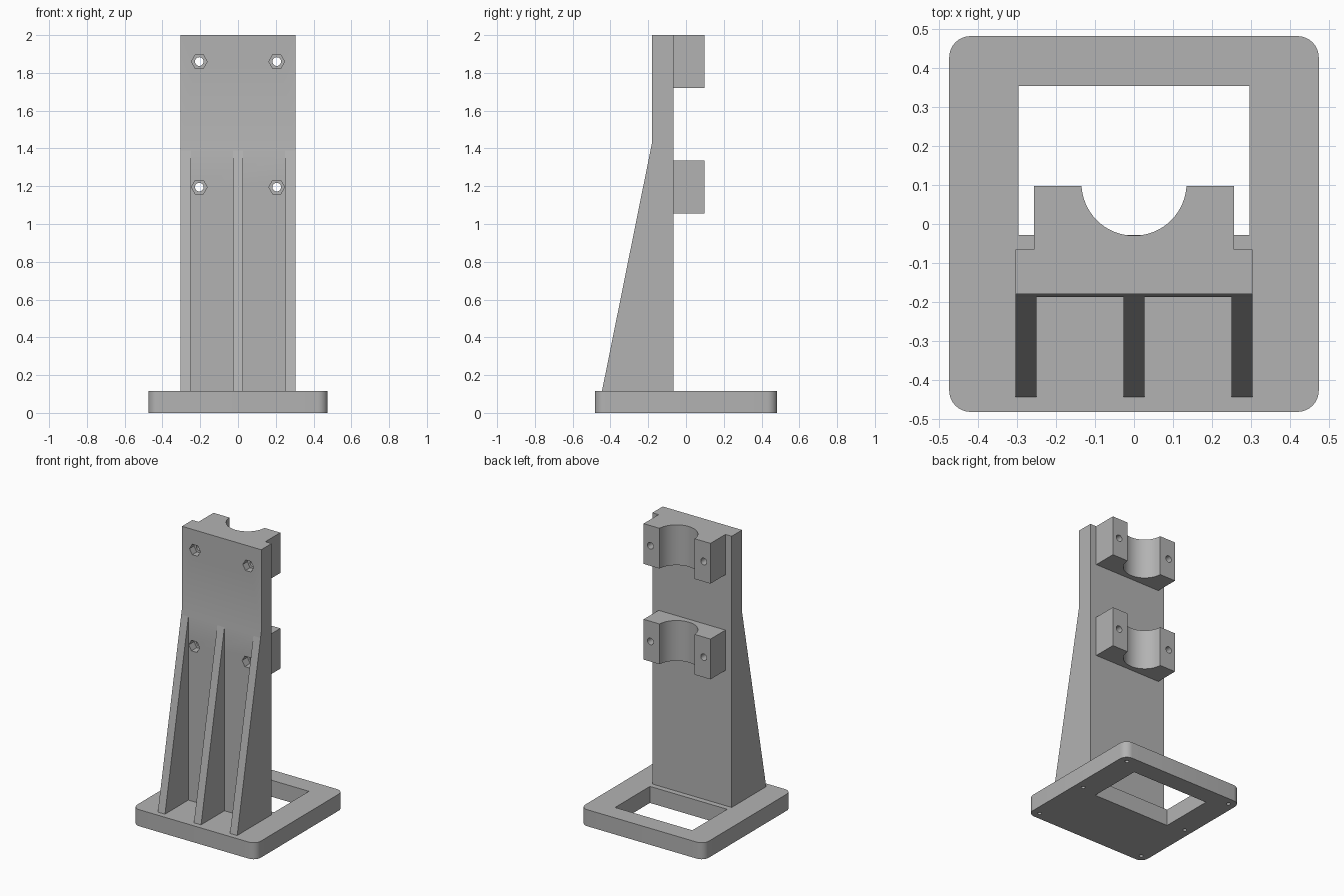
import bpy, bmesh, math
from mathutils import Matrix, Vector

if "Cube" in bpy.data.objects:
    bpy.data.objects.remove(bpy.data.objects["Cube"], do_unlink=True)

grey = bpy.data.materials.new("plain grey")
grey.use_nodes = True
colour = (0.45, 0.45, 0.45, 1)
grey.diffuse_color = colour
grey.node_tree.nodes["Principled BSDF"].inputs["Base Color"].default_value = colour


def prism(name, outline, start, length, axis="z"):
    """Extrude a closed outline: (x, y) along z, (y, z) along x, (x, z) along y."""
    place = {"z": lambda a, b: (a, b, start),
             "x": lambda a, b: (start, a, b),
             "y": lambda a, b: (a, start, b)}[axis]
    bm = bmesh.new()
    face = bm.faces.new([bm.verts.new(place(a, b)) for a, b in outline])
    out = bmesh.ops.extrude_face_region(bm, geom=[face])
    move = Vector((axis == "x", axis == "y", axis == "z")) * length
    bmesh.ops.translate(bm, vec=move,
                        verts=[v for v in out["geom"] if isinstance(v, bmesh.types.BMVert)])
    bmesh.ops.recalc_face_normals(bm, faces=bm.faces)
    mesh = bpy.data.meshes.new(name)
    bm.to_mesh(mesh)
    bm.free()
    mesh.materials.append(grey)
    obj = bpy.data.objects.new(name, mesh)
    bpy.context.collection.objects.link(obj)
    return obj


def circle(cx, cy, r, n):
    return [(cx + r * math.cos(math.tau * i / n), cy + r * math.sin(math.tau * i / n))
            for i in range(n)]


def rectangle(x0, x1, y0, y1):
    return [(x0, y0), (x1, y0), (x1, y1), (x0, y1)]


def cut(target, cutters):
    for c in cutters:
        c.hide_render = True
        mod = target.modifiers.new("cut", "BOOLEAN")
        mod.operation, mod.solver, mod.object = "DIFFERENCE", "EXACT", c
        bpy.context.view_layer.objects.active = target
        bpy.ops.object.modifier_apply(modifier=mod.name)


BASE_TOP, TOP = 0.115, 2.0
HALF_X, BACK, FRONT, POCKET = 0.305, -0.066, -0.18, -0.188
BOLT_X, BOLT_Z = 0.205, (1.86, 1.195)

# Rounded base frame with a rectangular opening
corner = 0.055
outline = []
for i, (sx, sy) in enumerate([(1, 1), (-1, 1), (-1, -1), (1, -1)]):
    for k in range(9):
        a = math.pi / 2 * (i + k / 8)
        outline.append((sx * (0.475 - corner) + corner * math.cos(a),
                        sy * (0.483 - corner) + corner * math.sin(a)))
base = prism("base_frame", outline, 0, BASE_TOP)
cutters = [prism("opening_cutter", rectangle(-0.297, 0.297, -0.028, 0.355), -0.1, 0.4)]

# Blind screw holes in the underside
for x in (-0.42, 0.42):
    for y in (-0.43, 0, 0.43):
        cutters.append(prism("screw_cutter", circle(x, y, 0.013, 16), -0.05, 0.12))
cut(base, cutters)

# Upright wall
wall = prism("upright_wall",
             [(BACK, BASE_TOP), (POCKET, BASE_TOP), (POCKET, 1.39), (FRONT, 1.43),
              (FRONT, TOP), (BACK, TOP)], -HALF_X, 2 * HALF_X, "x")

# Three tapered ribs
for name, x in (("right_rib", -HALF_X), ("middle_rib", -0.0275), ("left_rib", 0.25)):
    prism(name, [(POCKET, BASE_TOP), (-0.445, BASE_TOP), (POCKET, 1.39)], x, 0.055, "x")

# Half-round pipe saddles
saddles = []
for name, z in (("upper_saddle", 1.72), ("lower_saddle", 1.055)):
    s = prism(name, rectangle(-0.257, 0.257, BACK, 0.098), z, 0.28)
    bore = prism("bore_cutter", circle(0, 0.105, 0.135, 64), z - 0.1, 0.5)
    cut(s, [bore])
    cutters.append(bore)
    saddles.append(s)

# Bolt holes with hexagonal nut pockets
for s, z in zip(saddles, BOLT_Z):
    for x in (-BOLT_X, BOLT_X):
        hole = prism("bolt_cutter", circle(x, z, 0.023, 24), -0.4, 0.8, "y")
        nut = prism("nut_cutter", circle(x, z, 0.042, 6), -0.4, 0.27, "y")
        cut(wall, [hole, nut])
        cut(s, [hole])
        cutters += [hole, nut]

# Tidy helpers and shade
for c in cutters:
    bpy.data.objects.remove(c, do_unlink=True)
bpy.ops.object.select_all(action="DESELECT")
for obj in [base, wall] + saddles:
    obj.select_set(True)
bpy.context.view_layer.objects.active = base
bpy.ops.object.shade_smooth_by_angle(angle=math.radians(30))
